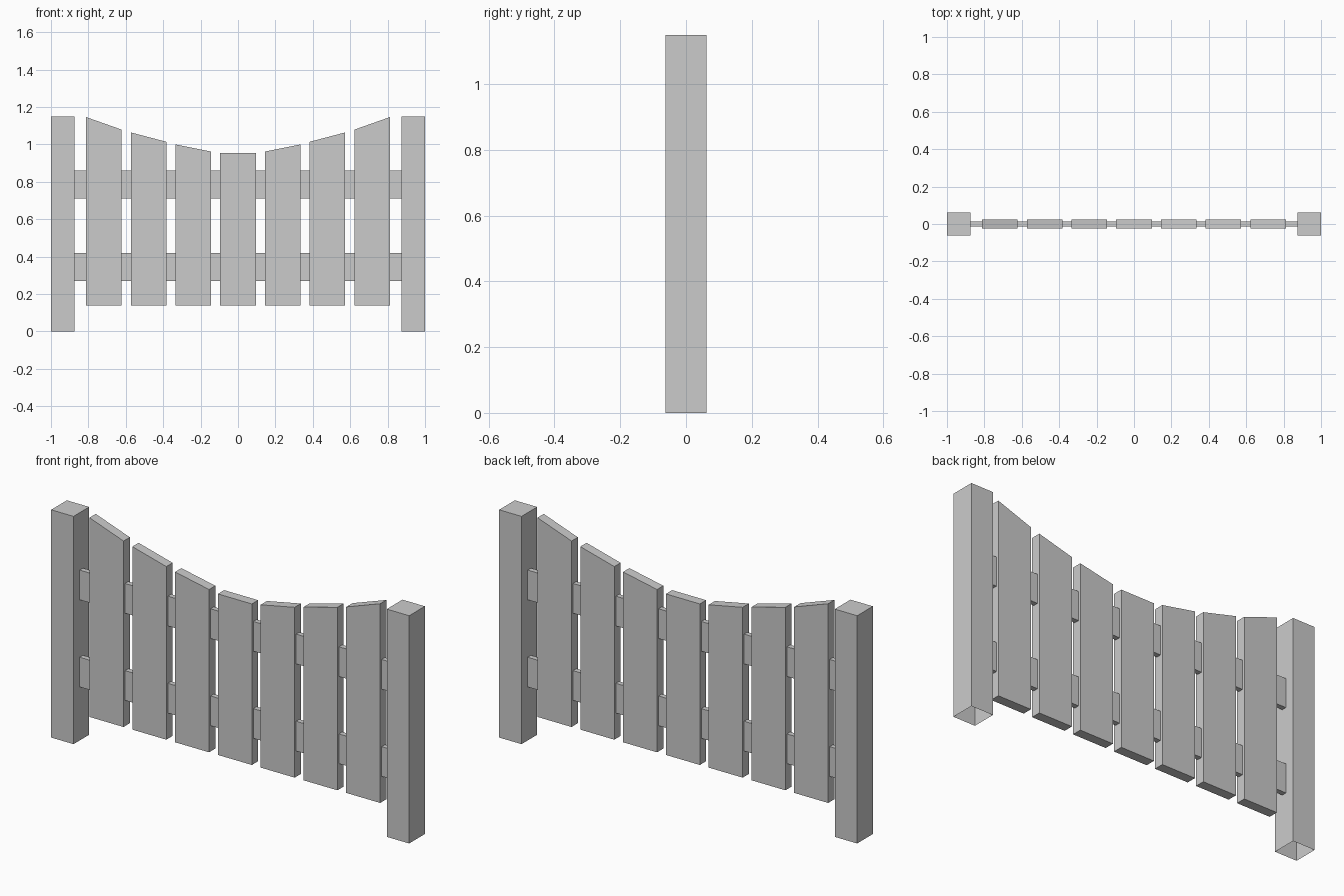
import bpy, bmesh

if "Cube" in bpy.data.objects:
    bpy.data.objects.remove(bpy.data.objects["Cube"])

def prism(name, x0, x1, half_y, z0, top_left, top_right, open_bottom=False):
    """Upright board whose top may slope from left to right."""
    bm = bmesh.new()
    profile = [(x0, z0), (x1, z0), (x1, top_right), (x0, top_left)]
    front = bm.faces.new([bm.verts.new((x, -half_y, z)) for x, z in profile])
    ext = bmesh.ops.extrude_face_region(bm, geom=[front], use_keep_orig=True)
    moved = [v for v in ext["geom"] if isinstance(v, bmesh.types.BMVert)]
    bmesh.ops.translate(bm, verts=moved, vec=(0, 2 * half_y, 0))
    bmesh.ops.recalc_face_normals(bm, faces=bm.faces)
    if open_bottom:
        base = [f for f in bm.faces if all(abs(v.co.z - z0) < 1e-5 for v in f.verts)]
        bmesh.ops.delete(bm, geom=base, context='FACES_ONLY')
    mesh = bpy.data.meshes.new(name)
    bm.to_mesh(mesh)
    bm.free()
    obj = bpy.data.objects.new(name, mesh)
    bpy.context.collection.objects.link(obj)
    return obj

# End posts, open underneath
prism("left_post", -1.0, -0.875, 0.0625, 0, 1.15, 1.15, open_bottom=True)
prism("right_post", 0.875, 1.0, 0.0625, 0, 1.15, 1.15, open_bottom=True)

# Horizontal rails between the posts
for name, z in (("lower_rail", 0.27), ("upper_rail", 0.71)):
    prism(name, -0.875, 0.875, 0.013, z, z + 0.15, z + 0.15)

# Planks: (inner top, outer top) from the centre outwards
tops = [(0.953, 0.953), (0.962, 1.0), (1.014, 1.064), (1.079, 1.146)]
for i, (inner, outer) in enumerate(tops):
    x = 0.239 * i
    prism(f"plank_right_{i}" if i else "plank_centre",
          x - 0.095, x + 0.095, 0.025, 0.14, inner, outer)
    if i:
        prism(f"plank_left_{i}", -x - 0.095, -x + 0.095, 0.025, 0.14, outer, inner)
